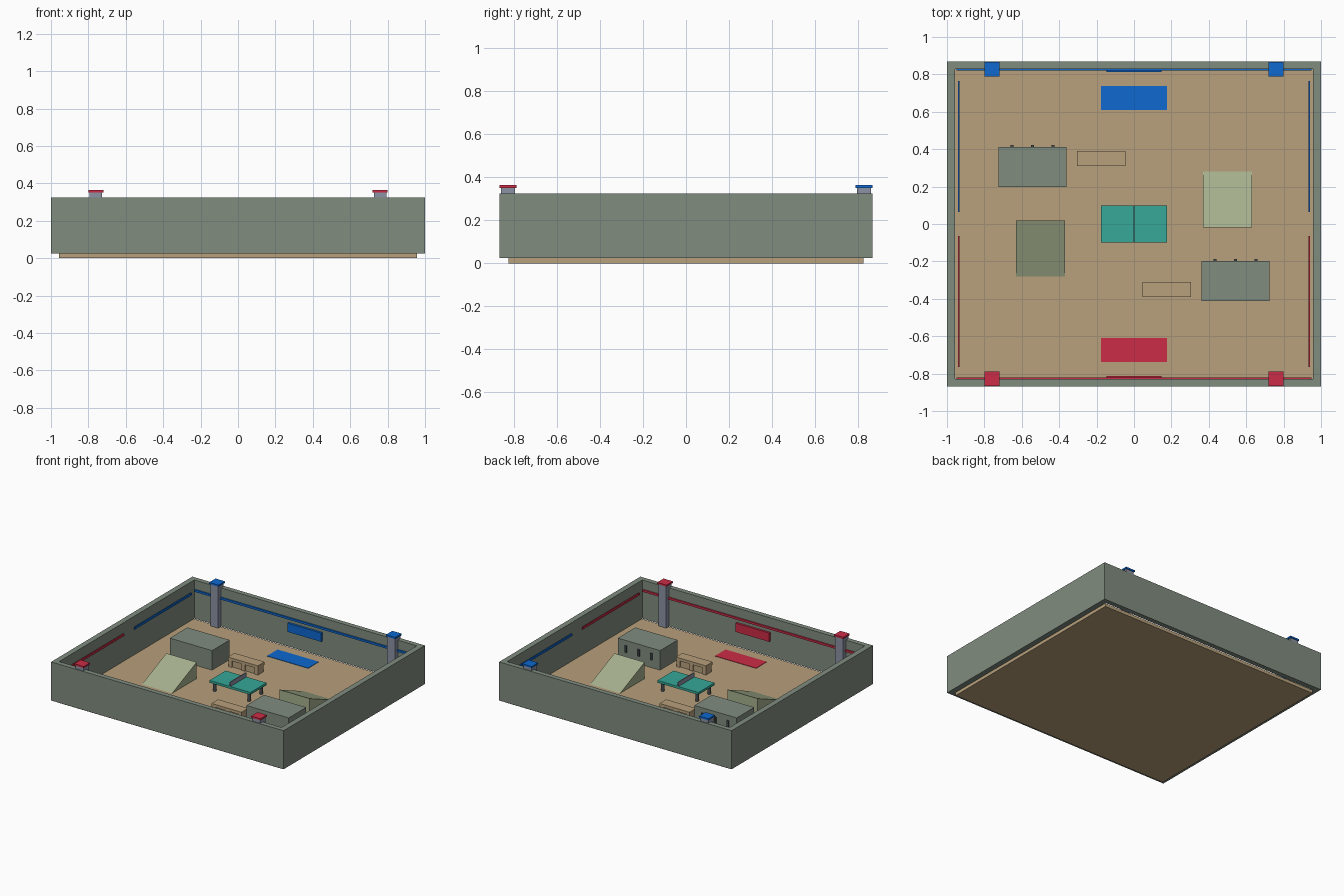
import bpy
import bmesh

cube = bpy.data.objects.get("Cube")
if cube:
    bpy.data.objects.remove(cube, do_unlink=True)


def material(name, rgb):
    lin = [((c / 255 + 0.055) / 1.055) ** 2.4 for c in rgb]
    m = bpy.data.materials.new(name)
    m.use_nodes = True
    m.diffuse_color = (*lin, 1)
    bsdf = m.node_tree.nodes["Principled BSDF"]
    bsdf.inputs["Base Color"].default_value = (*lin, 1)
    bsdf.inputs["Roughness"].default_value = 0.8
    return m


WALL = material("grey_green", (128, 140, 127))
TAN = material("tan", (184, 160, 124))
BLUE = material("blue", (14, 104, 208))
RED = material("red", (204, 44, 70))
TEAL = material("teal", (54, 168, 152))
SAGE = material("sage", (165, 176, 141))
STEEL = material("steel_grey", (140, 146, 164))
DARK = material("dark_grey", (72, 78, 80))


def finish(name, bm, mat):
    bmesh.ops.recalc_face_normals(bm, faces=bm.faces)
    mesh = bpy.data.meshes.new(name)
    bm.to_mesh(mesh)
    bm.free()
    mesh.materials.append(mat)
    obj = bpy.data.objects.new(name, mesh)
    bpy.context.collection.objects.link(obj)
    return obj


def box(name, mat, x, y, z):
    """Box from (min, max) ranges."""
    bm = bmesh.new()
    bmesh.ops.create_cube(bm, size=1)
    for v in bm.verts:
        v.co = [r[0] if c < 0 else r[1] for c, r in zip(v.co, (x, y, z))]
    return finish(name, bm, mat)


def around(c, half):
    return (c - half, c + half)


def prism(name, mat, profile, x):
    """Extrude a (y, z) profile along x."""
    bm = bmesh.new()
    face = bm.faces.new([bm.verts.new((x[0], py, pz)) for py, pz in profile])
    ext = bmesh.ops.extrude_face_region(bm, geom=[face])["geom"]
    moved = [g for g in ext if isinstance(g, bmesh.types.BMVert)]
    bmesh.ops.translate(bm, verts=moved, vec=(x[1] - x[0], 0, 0))
    return finish(name, bm, mat)


FLOOR = 0.025
INX, INY = 0.957, 0.83

# Floor slab and surrounding wall ring
box("floor", TAN, around(0, INX), around(0, 0.825), (0, FLOOR))
bm = bmesh.new()
corners = [(-1, -1), (1, -1), (1, 1), (-1, 1)]
rings = [[bm.verts.new((sx * hx, sy * hy, z)) for sx, sy in corners]
         for hx, hy, z in ((1, 0.868, FLOOR), (1, 0.868, 0.325),
                           (INX, INY, 0.325), (INX, INY, FLOOR))]
for r in range(4):
    a, b = rings[r], rings[(r + 1) % 4]
    for i in range(4):
        j = (i + 1) % 4
        bm.faces.new((a[i], a[j], b[j], b[i]))
finish("arena_wall", bm, WALL)

# Team halves: posts, stripes, sign and floor mat
for team, s, mat in (("front", -1, RED), ("back", 1, BLUE)):
    for side, sx in (("right", -1), ("left", 1)):
        px, py = sx * 0.76, s * 0.828
        box(f"{team}_{side}_post", STEEL, around(px, 0.033),
            around(py, 0.033), (FLOOR, 0.352))
        box(f"{team}_{side}_post_cap", mat, around(px, 0.04),
            around(py, 0.039), (0.351, 0.364))
        box(f"{team}_{side}_side_stripe", mat, around(sx * 0.937, 0.005),
            around(s * 0.415, 0.35), around(0.247, 0.008))
    box(f"{team}_stripe", mat, around(0, 0.95), around(s * 0.825, 0.005),
        around(0.247, 0.008))
    box(f"{team}_sign", mat, around(0, 0.146), around(s * 0.822, 0.008),
        (0.145, 0.213))
    box(f"{team}_floor_mat", mat, around(0, 0.177), around(s * 0.674, 0.065),
        (FLOOR, FLOOR + 0.003))

# Storage blocks with handles on their rear faces
for side, s in (("right", -1), ("left", 1)):
    cx, cy = s * 0.543, -s * 0.305
    box(f"{side}_block", WALL, around(cx, 0.182), around(cy, 0.108),
        (FLOOR, 0.177))
    for i in (-1, 0, 1):
        box(f"{side}_block_handle", DARK, around(cx + i * 0.11, 0.008),
            (cy + 0.107, cy + 0.118), around(0.113, 0.026))

# Wedge ramps facing opposite ways
for side, s in (("right", -1), ("left", 1)):
    low, high = s * 0.28, -s * 0.02
    prism(f"{side}_ramp", SAGE,
          [(low, FLOOR), (high, FLOOR), (high, 0.152)],
          around(s * 0.5, 0.13))

# Low benches: top plank, recessed body and uprights
for side, s in (("right", -1), ("left", 1)):
    cx, cy = s * 0.175, -s * 0.35
    box(f"{side}_bench_top", TAN, around(cx, 0.129), around(cy, 0.041),
        (0.078, 0.1))
    box(f"{side}_bench_body", TAN, around(cx, 0.118), around(cy, 0.028),
        (FLOOR, 0.079))
    for i in (-1, 0, 1):
        box(f"{side}_bench_upright", TAN, around(cx + i * 0.112, 0.014),
            around(cy, 0.036), (FLOOR, 0.079))

# Games table with net and round legs
box("table_top", TEAL, around(0, 0.176), around(0, 0.099), (0.09, 0.108))
box("table_net", STEEL, around(0, 0.004), around(0, 0.099), (0.107, 0.142))
for sx in (-1, 1):
    for sy in (-1, 1):
        bm = bmesh.new()
        bmesh.ops.create_cone(bm, cap_ends=True, segments=12, radius1=0.012,
                              radius2=0.012, depth=0.066)
        bmesh.ops.translate(bm, verts=bm.verts,
                            vec=(sx * 0.148, sy * 0.073, FLOOR + 0.033))
        for f in bm.faces:
            f.smooth = len(f.verts) == 4
        finish("table_leg", bm, DARK)
